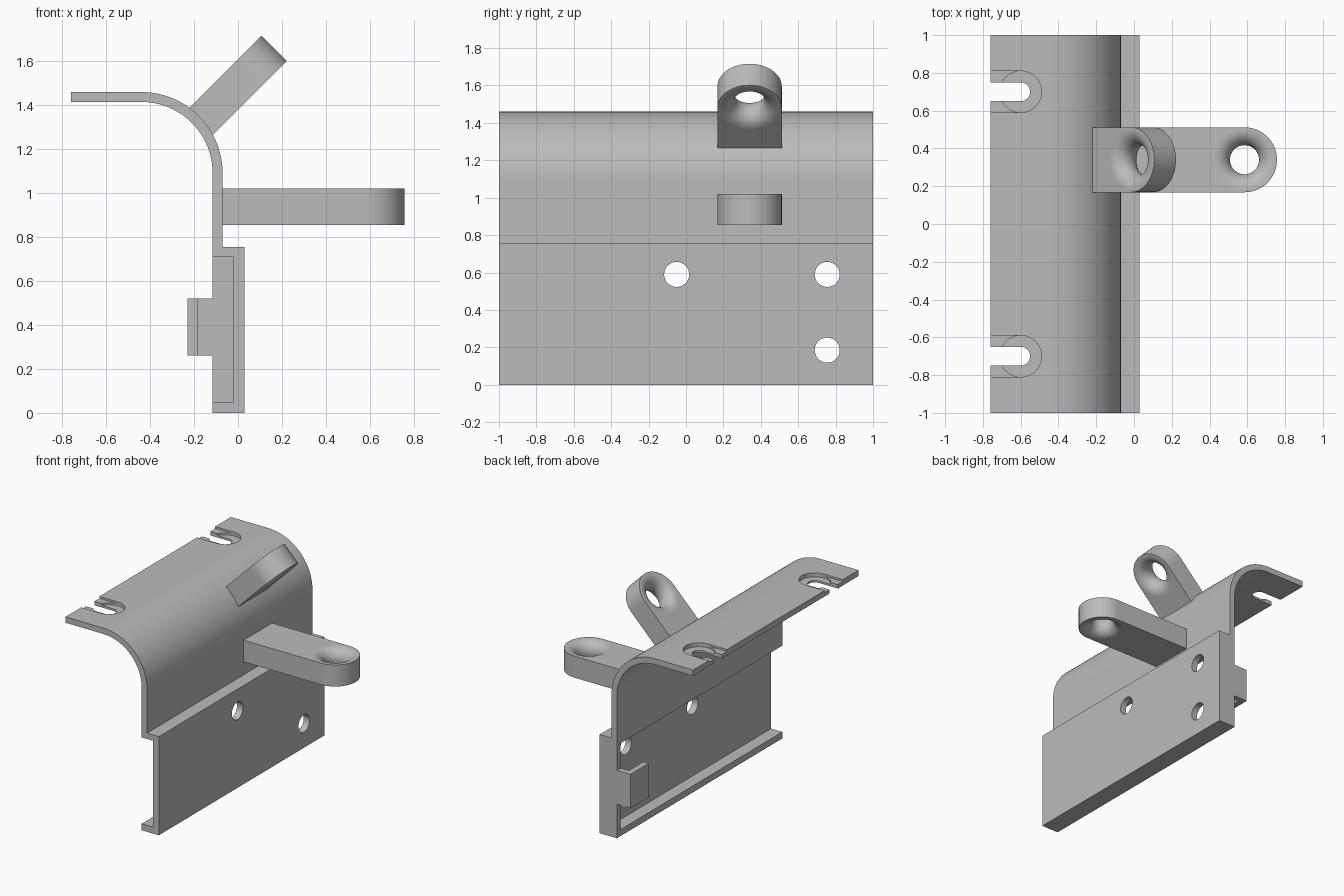
import bpy, bmesh
from math import sin, cos, pi, radians
from mathutils import Matrix

cube = bpy.data.objects.get("Cube")
if cube:
    bpy.data.objects.remove(cube)

grey = bpy.data.materials.new("plain grey")
grey.use_nodes = True
tone = (0.5, 0.5, 0.5, 1)
grey.diffuse_color = tone
grey.node_tree.nodes["Principled BSDF"].inputs["Base Color"].default_value = tone

PLACE = {
    "X": lambda u, v, w: (w, u, v),
    "Y": lambda u, v, w: (u, w, v),
    "Z": lambda u, v, w: (u, v, w),
}


def make_object(name, bm):
    bmesh.ops.recalc_face_normals(bm, faces=bm.faces)
    mesh = bpy.data.meshes.new(name)
    bm.to_mesh(mesh)
    bm.free()
    mesh.materials.append(grey)
    ob = bpy.data.objects.new(name, mesh)
    bpy.context.collection.objects.link(ob)
    return ob


def prism(name, points, axis, low, high):
    """Extrude a 2D outline along an axis."""
    bm = bmesh.new()
    rings = [[bm.verts.new(PLACE[axis](u, v, w)) for u, v in points] for w in (low, high)]
    for ring in rings:
        bm.faces.new(ring)
    n = len(points)
    for i in range(n):
        j = (i + 1) % n
        bm.faces.new((rings[0][i], rings[0][j], rings[1][j], rings[1][i]))
    return make_object(name, bm)


def lathe(name, profile, steps=64):
    """Closed solid of revolution about z from (radius, height) pairs."""
    bm = bmesh.new()
    rings = [[bm.verts.new((r * cos(2 * pi * k / steps), r * sin(2 * pi * k / steps), z))
              for k in range(steps)] for r, z in profile]
    for a, b in zip(rings, rings[1:]):
        for k in range(steps):
            m = (k + 1) % steps
            bm.faces.new((a[k], a[m], b[m], b[k]))
    bm.faces.new(rings[0])
    bm.faces.new(rings[-1])
    return make_object(name, bm)


def arc(cx, cy, r, start, end, steps=24):
    angles = [radians(start + (end - start) * i / steps) for i in range(steps + 1)]
    return [(cx + r * cos(a), cy + r * sin(a)) for a in angles]


def rect(u0, u1, v0, v1):
    return [(u0, v0), (u1, v0), (u1, v1), (u0, v1)]


def cut(ob, cutter):
    cutter.hide_render = True
    mod = ob.modifiers.new("cut", "BOOLEAN")
    mod.operation = "DIFFERENCE"
    mod.solver = "EXACT"
    mod.object = cutter
    bpy.context.view_layer.objects.active = ob
    bpy.ops.object.modifier_apply(modifier=mod.name)
    bpy.data.objects.remove(cutter)


def smooth(ob):
    """Smooth the curved strips, keep the large planar faces flat."""
    bpy.ops.object.select_all(action="DESELECT")
    ob.select_set(True)
    bpy.context.view_layer.objects.active = ob
    bpy.ops.object.shade_smooth_by_angle(angle=radians(30))
    for p in ob.data.polygons:
        if len(p.vertices) > 4:
            p.use_smooth = False


# Bent sheet and lower box as one profile
OUT, INN, SHEET = -0.07, -0.115, 0.045
BX, BZ, R = -0.44, 1.09, 0.37
outline = [(INN, 0), (0.03, 0), (0.03, 0.755), (OUT, 0.755)]
outline += arc(BX, BZ, R, 0, 90)
outline += [(-0.76, BZ + R), (-0.76, BZ + R - SHEET)]
outline += arc(BX, BZ, R - SHEET, 90, 0)
body = prism("bent_bracket", outline, "Y", -1, 1)

# Hollow of the box, open at the front end and the inner side
cut(body, prism("cavity", rect(-0.2, -0.02, 0.05, 0.71), "Y", -1.1, 0.955))

# Screw holes through the web
for y, z in ((-0.05, 0.59), (0.755, 0.59), (0.755, 0.185)):
    cut(body, prism("screw_hole", arc(y, z, 0.067, 0, 348.75, 31), "X", -0.1, 0.1))

# Stepped open slots in the top flange
top = BZ + R
for y in (-0.7, 0.7):
    def open_slot(r):
        return [(-0.9, y - r)] + arc(-0.6, y, r, -90, 90) + [(-0.9, y + r)]
    cut(body, prism("slot_recess", open_slot(0.11), "Z", top - 0.015, top + 0.1))
    cut(body, prism("slot_seat", arc(-0.6, y, 0.11, 0, 352.5, 47), "Z", top - 0.03, top + 0.1))
    cut(body, prism("slot", open_slot(0.05), "Z", top - 0.1, top + 0.1))
smooth(body)

# Hooked tab at the back end
hook = [(INN, 1), (-0.23, 1), (-0.23, 0.78), (-0.185, 0.78), (-0.185, 0.955), (INN, 0.955)]
prism("hook_tab", hook, "Z", 0.26, 0.52)


def eye_arm(name, length, half, matrix):
    """Round-ended arm along +x with a fully rounded eye hole."""
    w = 0.172
    cx = length - w
    shape = [(0, -w)] + arc(cx, 0, w, -90, 90, 32) + [(0, w)]
    arm = prism(name, shape, "Z", -half, half)
    throat = arc(0.077 + half, 0, half, 270, 90, 20)
    mouth = 0.077 + half
    eye = lathe("eye", [(mouth, -half - 0.1)] + throat + [(mouth, half + 0.1)])
    eye.data.transform(Matrix.Translation((cx, 0, 0)))
    cut(arm, eye)
    smooth(arm)
    arm.matrix_world = matrix


# Level arm and raised arm
eye_arm("level_arm", 0.837, 0.0825, Matrix.Translation((-0.08, 0.34, 0.9375)))
eye_arm("raised_arm", 0.475, 0.081,
        Matrix.Translation((-0.171, 0.34, 1.323)) @ Matrix.Rotation(radians(-45), 4, "Y"))
